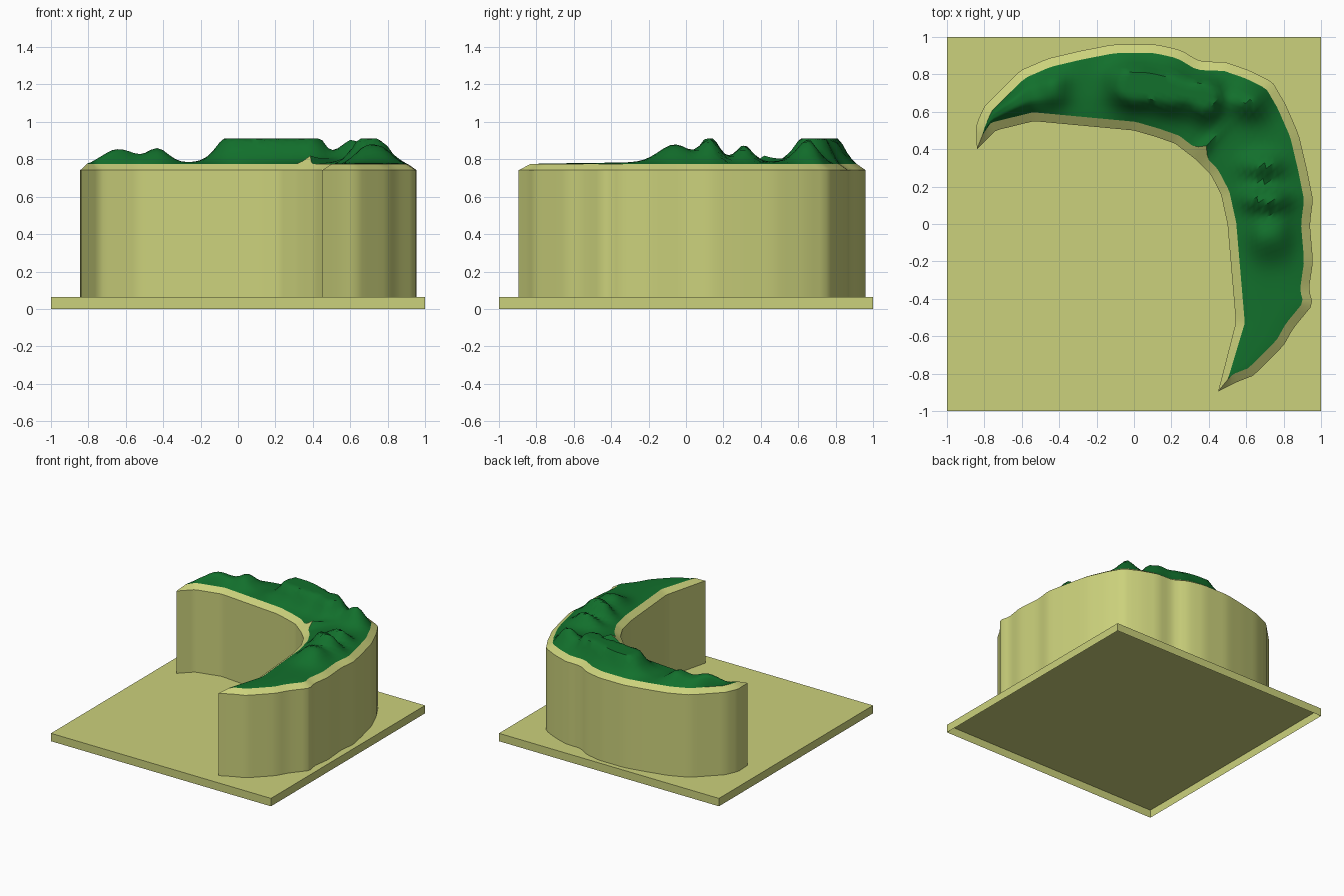
import bpy, bmesh, math
from mathutils import Vector

if "Cube" in bpy.data.objects:
    bpy.data.objects.remove(bpy.data.objects["Cube"])

PLATE_TOP, WALL_TOP, RIM_TOP, CAP = 0.065, 0.742, 0.775, 0.91
STATIONS, ROWS, INSET = 96, 14, 0.047

# crescent plan: both edges run from the left tip to the front tip
OUTER = [(-.84, .40), (-.845, .53), (-.80, .63), (-.69, .74), (-.61, .82), (-.46, .885),
         (-.29, .925), (-.11, .96), (.12, .96), (.25, .93), (.35, .87), (.49, .865),
         (.62, .82), (.74, .76), (.81, .64), (.88, .48), (.925, .29), (.957, .13),
         (.94, 0), (.957, -.20), (.935, -.35), (.957, -.43), (.85, -.56), (.80, -.65),
         (.72, -.73), (.64, -.81), (.55, -.845), (.45, -.895)]
INNER = [(-.84, .40), (-.74, .50), (-.535, .55), (0, .50), (.12, .465), (.22, .43), (.33, .345),
         (.41, .265), (.465, .16), (.50, 0), (.545, -.525), (.45, -.895)]

# hills: x, y, height, x radius, y radius
HILLS = [(-.64, .65, .075, .13, .12), (-.43, .73, .075, .08, .12), (-.02, .75, .17, .11, .13),
         (.20, .73, .18, .16, .13), (.39, .68, .16, .08, .11), (.64, .67, .15, .12, .09),
         (.70, .13, .14, .14, .06), (.72, -.06, .095, .14, .12), (.70, .31, .09, .12, .06)]


def material(name, color):
    m = bpy.data.materials.new(name)
    m.diffuse_color = (*color, 1)
    m.use_nodes = True
    m.node_tree.nodes["Principled BSDF"].inputs["Base Color"].default_value = m.diffuse_color
    return m


def inset_ring(ring, d):
    """Offset a clockwise closed outline inward, with limited corner length."""
    out = []
    for i, p in enumerate(ring):
        a = (p - ring[i - 1]).normalized()
        b = (ring[(i + 1) % len(ring)] - p).normalized()
        na, nb = Vector((a.y, -a.x)), Vector((b.y, -b.x))
        n = (na + nb).normalized()
        out.append(p + n * min(d / max(n.dot(na), .01), d * 1.77))
    return out


def sample(points, guide):
    """Even stations along guide, carried over to the matching points."""
    lens = [(guide[i + 1] - guide[i]).length for i in range(len(guide) - 1)]
    total, res = sum(lens), []
    for k in range(STATIONS + 1):
        s, i = total * k / STATIONS, 0
        while i < len(lens) - 1 and s > lens[i]:
            s -= lens[i]
            i += 1
        res.append(points[i].lerp(points[i + 1], min(s / lens[i], 1)))
    return res


def build(name, verts, faces, mat, angle=None):
    bm = bmesh.new()
    vs = [bm.verts.new(v) for v in verts]
    for f in faces:
        bm.faces.new([vs[i] for i in f])
    bmesh.ops.remove_doubles(bm, verts=bm.verts, dist=1e-5)
    me = bpy.data.meshes.new(name)
    bm.to_mesh(me)
    bm.free()
    ob = bpy.data.objects.new(name, me)
    bpy.context.collection.objects.link(ob)
    me.materials.append(mat)
    if angle:
        bpy.ops.object.select_all(action='DESELECT')
        ob.select_set(True)
        bpy.context.view_layer.objects.active = ob
        bpy.ops.object.shade_smooth_by_angle(angle=math.radians(angle))
    return ob


sand = material("sand", (.60, .64, .20))
grass = material("grass", (.006, .16, .025))

# base plate, open underneath
plate = [(x, y, z) for z in (0, PLATE_TOP) for x, y in ((-1, -1), (1, -1), (1, 1), (-1, 1))]
build("base_plate", plate,
      [(4, 5, 6, 7)] + [(i, (i + 1) % 4, (i + 1) % 4 + 4, i + 4) for i in range(4)], sand)

# cliff edge curves and the inset grass border
outer, inner = [Vector(p) for p in OUTER], [Vector(p) for p in INNER]
shrunk = inset_ring(outer + inner[-2:0:-1], INSET)
n = len(outer)
shrunk_inner = [shrunk[0]] + shrunk[n:][::-1] + [shrunk[n - 1]]
edge_o, edge_i = sample(outer, outer), sample(inner, inner)
rim_o, rim_i = sample(shrunk[:n], outer), sample(shrunk_inner, inner)
z_o, z_i = [RIM_TOP] * (STATIONS + 1), [RIM_TOP] * (STATIONS + 1)

# small sandy notch biting into the grass on the inner bend
for k, p in enumerate(rim_i):
    w = math.exp(-((p - Vector((.36, .385))).length / .028) ** 2)
    rim_i[k] = p + (p - edge_i[k]) * w
    z_i[k] += .045 * w

# cliff wall with sloped rim
def loop(a, b):
    return list(a) + list(b)[-2:0:-1]

ring, rim, rim_z = loop(edge_o, edge_i), loop(rim_o, rim_i), loop(z_o, z_i)
m = len(ring)
verts = ([(p.x, p.y, PLATE_TOP) for p in ring] + [(p.x, p.y, WALL_TOP) for p in ring]
         + [(p.x, p.y, z) for p, z in zip(rim, rim_z)])
faces = [(r * m + i, (r + 1) * m + i, (r + 1) * m + (i + 1) % m, r * m + (i + 1) % m)
         for r in range(2) for i in range(m)]
build("cliff_wall", verts, faces, sand, 35)

# grassy hills over the crescent
def hill(x, y):
    return sum(h * math.exp(-((x - a) / rx) ** 2 - ((y - b) / ry) ** 2)
               for a, b, h, rx, ry in HILLS)

verts, faces = [], []
for k in range(STATIONS + 1):
    for j in range(ROWS + 1):
        t = j / ROWS
        p = rim_o[k].lerp(rim_i[k], t)
        taper = min(1, 1.15 * max(0, math.sin(math.pi * t)) ** .8)
        base = z_o[k] + (z_i[k] - z_o[k]) * t ** 4
        tip = math.sin(math.pi * k / STATIONS)
        z = min(CAP, base + (hill(p.x, p.y) + .012 * tip) * taper)
        verts.append((p.x, p.y, z))
w = ROWS + 1
for k in range(STATIONS):
    for j in range(ROWS):
        a = k * w + j
        if k == 0:
            faces.append((a, a + w + 1, a + w))
        elif k == STATIONS - 1:
            faces.append((a, a + 1, a + w))
        else:
            faces.append((a, a + 1, a + w + 1, a + w))
build("grass_hills", verts, faces, grass, 40)
